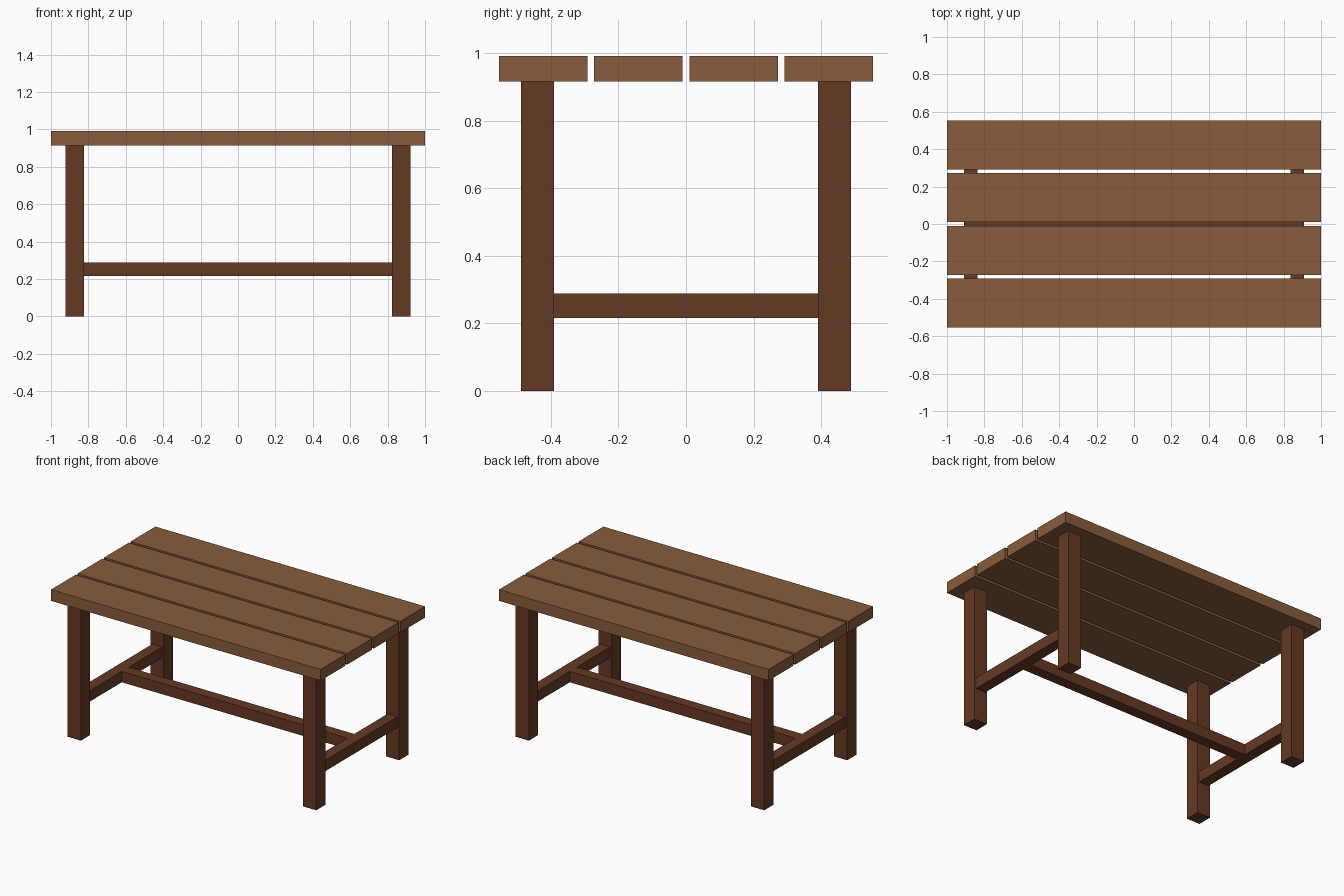
import bpy

if "Cube" in bpy.data.objects:
    bpy.data.objects.remove(bpy.data.objects["Cube"])


def material(name, color):
    m = bpy.data.materials.new(name)
    m.diffuse_color = (*color, 1.0)
    m.use_nodes = True
    m.node_tree.nodes["Principled BSDF"].inputs["Base Color"].default_value = m.diffuse_color
    return m


light_wood = material("light_wood", (0.25, 0.107, 0.045))
dark_wood = material("dark_wood", (0.13, 0.042, 0.017))


def box(name, center, size, mat):
    bpy.ops.mesh.primitive_cube_add(size=1, location=center)
    ob = bpy.context.object
    ob.name = name
    ob.scale = size
    bpy.ops.object.transform_apply(location=False, rotation=False, scale=True)
    ob.data.materials.append(mat)
    return ob


TOP, THICK = 0.99, 0.075
LEG_H = TOP - THICK
LEG_X, LEG_Y, LEG_W = 0.873, 0.439, 0.098
RAIL_Z, RAIL_W = 0.252, 0.073

# Table top: four planks with narrow gaps
for i in range(4):
    box(f"top_plank_{i + 1}", (0, (i - 1.5) * 0.2815, TOP - THICK / 2),
        (2.0, 0.262, THICK), light_wood)

for sx, side in ((-1, "left"), (1, "right")):
    # Square legs
    for sy, end in ((-1, "front"), (1, "back")):
        box(f"{end}_{side}_leg", (sx * LEG_X, sy * LEG_Y, LEG_H / 2),
            (LEG_W, LEG_W, LEG_H), dark_wood)
    # Side rail between the legs
    box(f"{side}_rail", (sx * LEG_X, 0, RAIL_Z),
        (RAIL_W, 2 * LEG_Y - LEG_W, RAIL_W), dark_wood)

# Long stretcher joining the side rails
box("stretcher", (0, 0, RAIL_Z), (2 * LEG_X - RAIL_W, RAIL_W, RAIL_W), dark_wood)
